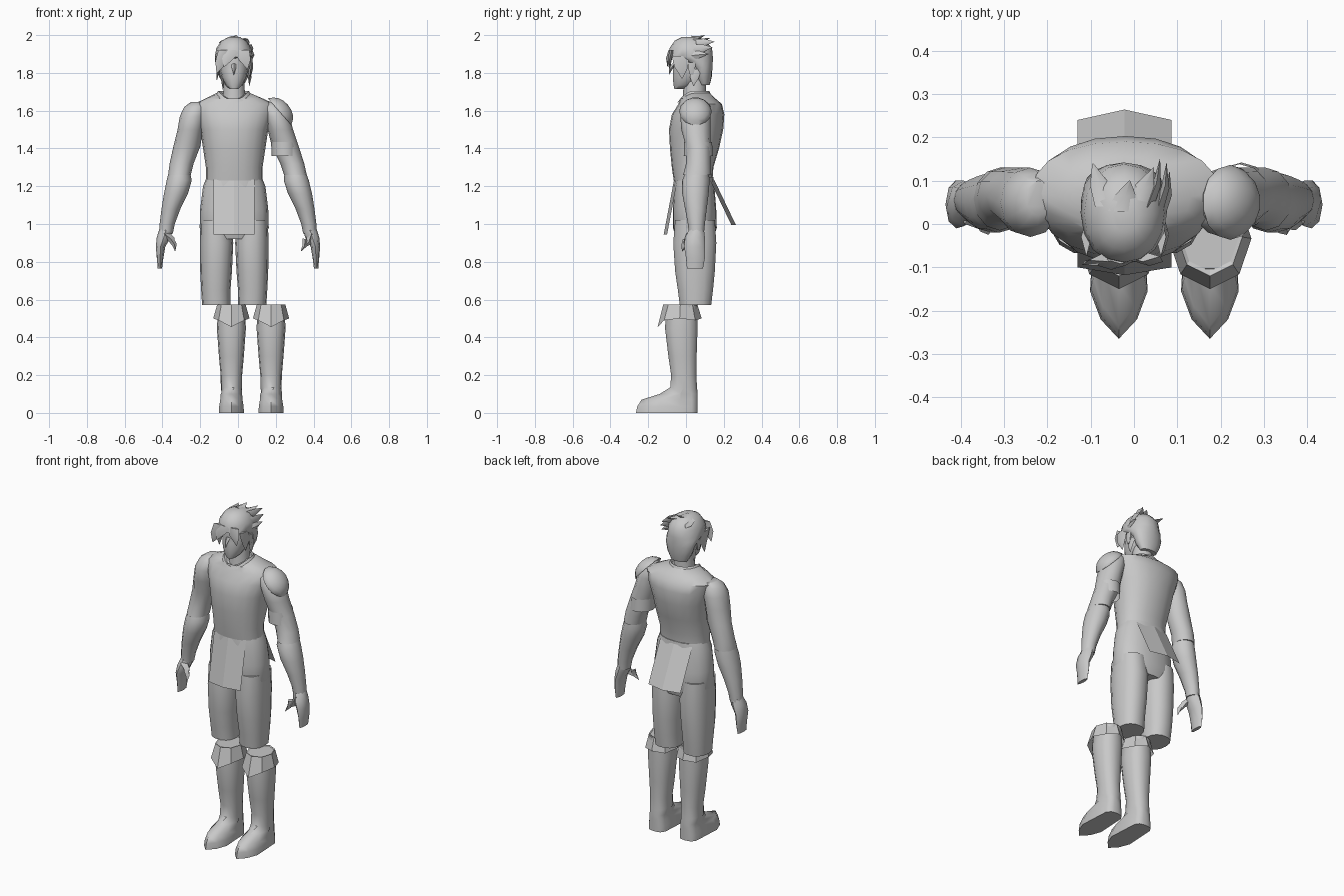
import bpy, bmesh, math
from mathutils import Vector, Matrix

grey = bpy.data.materials.new("plain_grey")
grey.diffuse_color = (0.58, 0.58, 0.58, 1)


def finish(name, bm, angle=50):
    bmesh.ops.recalc_face_normals(bm, faces=bm.faces)
    me = bpy.data.meshes.new(name)
    bm.to_mesh(me)
    bm.free()
    ob = bpy.data.objects.new(name, me)
    bpy.context.collection.objects.link(ob)
    me.materials.append(grey)
    bpy.ops.object.select_all(action='DESELECT')
    ob.select_set(True)
    bpy.context.view_layer.objects.active = ob
    if angle:
        bpy.ops.object.shade_smooth_by_angle(angle=math.radians(angle))
    return ob


def skin(name, rings, cap=True, angle=50):
    """Join rings of points into a tube."""
    bm = bmesh.new()
    vs = [[bm.verts.new(p) for p in r] for r in rings]
    n = len(vs[0])
    for a, b in zip(vs, vs[1:]):
        for i in range(n):
            j = (i + 1) % n
            bm.faces.new((a[i], a[j], b[j], b[i]))
    if cap:
        bm.faces.new(vs[0])
        bm.faces.new(vs[-1])
    return finish(name, bm, angle)


def oval(z, x0, x1, y0, y1, n=12, p=2.0, dip=0.0):
    """Rounded outline at height z; dip lowers the front point."""
    pts = []
    for i in range(n):
        a = 2 * math.pi * i / n
        c, s = math.cos(a), math.sin(a)
        u = math.copysign(abs(c) ** (2 / p), c)
        v = math.copysign(abs(s) ** (2 / p), s)
        pts.append(((x0 + x1) / 2 + u * (x1 - x0) / 2,
                    (y0 + y1) / 2 + v * (y1 - y0) / 2, z - dip * max(0, -s) ** 2))
    return pts


def loft(name, rows, n=12, p=2.0, cap=True, angle=50):
    return skin(name, [oval(*r, n=n, p=p) for r in rows], cap, angle)


def spike(name, base, tip, w, t, side):
    """Flat tapered lock, w wide along side and t thick."""
    b, e = Vector(base), Vector(tip)
    s = Vector(side).normalized()
    m = (e - b).cross(s).normalized()
    mid = b.lerp(e, 0.5) + m * t * 0.6
    ring = lambda c, k: [c + s * w * k, c + m * t * k, c - s * w * k, c - m * t * k]
    return skin(name, [ring(b, 1), ring(mid, 0.8), ring(e, 0.04)])


# Tunic with sloping shoulders and a V neck
tunic = [(1.23, -.17, .13, -.065, .14), (1.30, -.17, .13, -.075, .145),
         (1.40, -.185, .145, -.085, .175), (1.50, -.20, .16, -.09, .197),
         (1.58, -.225, .185, -.075, .203), (1.635, -.235, .195, -.04, .19),
         (1.665, -.17, .13, -.03, .155)]
skin("tunic", [oval(*r, n=20, p=2.2) for r in tunic]
     + [oval(1.695, -.11, .06, -.035, .125, 20, 2, .045)])
skin("collar", [oval(1.685, -.118, .07, -.045, .132, 20, 2, .045),
                oval(1.705, -.105, .057, -.037, .122, 20, 2, .05),
                oval(1.69, -.09, .045, -.02, .11, 20, 2, .04)], cap=False, angle=30)

# Trousers: hips and two legs
loft("trouser_hips", [(1.25, -.165, .125, -.06, .145), (1.20, -.185, .145, -.065, .15),
                      (1.08, -.20, .16, -.07, .16), (.98, -.203, .163, -.07, .163),
                      (.92, -.18, .14, -.05, .145)], n=20, p=2.3)
for name, s in (("left_trouser_leg", -1), ("right_trouser_leg", 1)):
    rows = []
    for z, a, b, y0, y1 in ((1.02, .02, .178, -.06, .155), (.90, .005, .182, -.07, .163),
                            (.75, .012, .18, -.06, .155), (.65, .02, .175, -.045, .145),
                            (.57, .02, .17, -.035, .135)):
        rows.append((z, -.02 + min(s * a, s * b), -.02 + max(s * a, s * b), y0, y1))
    loft(name, rows, n=14, p=2.3)


# Hanging cloth panels, each folded along the middle
def panel(name, top_z, top_y, low_z, low_y, bow):
    bm = bmesh.new()
    rows = [[bm.verts.new((x, y + (bow if k == 1 else 0), z))
             for k, x in enumerate((-.13, -.022, .087))]
            for z, y in ((top_z, top_y), (low_z, low_y))]
    for k in range(2):
        bm.faces.new((rows[0][k], rows[0][k + 1], rows[1][k + 1], rows[1][k]))
    bmesh.ops.solidify(bm, geom=bm.faces[:], thickness=.005)
    finish(name, bm, 10)


panel("front_cloth", 1.235, -.045, .945, -.10, -.018)
panel("back_cloth", 1.235, .125, .995, .24, .024)

# Arms, hands and thumbs
arm = [(1.645, -.25, -.19, .02, .10), (1.62, -.285, -.16, -.01, .12),
       (1.57, -.308, -.17, -.03, .13), (1.50, -.32, -.185, -.025, .13),
       (1.41, -.342, -.20, .0, .13), (1.32, -.362, -.235, .0, .13),
       (1.26, -.37, -.25, -.015, .13)]
forearm = [(1.28, -.365, -.255, .0, .12), (1.23, -.378, -.245, -.02, .125),
           (1.16, -.392, -.265, -.02, .12), (1.08, -.405, -.305, -.005, .11),
           (1.00, -.415, -.335, .01, .10), (.95, -.418, -.345, .015, .095)]
hand = [(.97, -.417, -.345, .015, .095), (.93, -.43, -.355, -.005, .10),
        (.88, -.435, -.385, -.01, .10), (.82, -.43, -.395, .0, .10), (.765, -.425, -.402, .005, .09)]


def mirrored(rows):
    out = []
    for z, x0, x1, y0, y1 in rows:
        d = -.04 * max(0, (z - 1.2) / .42)
        out.append((z, -x1 + d, -x0 + d, y0, y1))
    return out


for label, rows in (("sleeve", arm), ("forearm", forearm), ("hand", hand)):
    n = 8 if label == "hand" else 12
    loft("left_" + label, rows, n)
    loft("right_" + label, mirrored(rows), n)
for name, s in (("left_thumb", -1), ("right_thumb", 1)):
    spike(name + "_base", (s * .39, .03, .95), (s * .335, -.01, .87), .03, .022, (0, 1, 0))
    spike(name, (s * .355, .005, .92), (s * .333, -.02, .855), .022, .015, (0, 1, 0))

# Armlet and shoulder plate on one arm
loft("armlet", [(1.435, .175, .312, -.01, .138), (1.36, .178, .318, -.012, .142)], cap=False)
bm = bmesh.new()
bmesh.ops.create_uvsphere(bm, u_segments=14, v_segments=8, radius=1)
bmesh.ops.bisect_plane(bm, geom=bm.verts[:] + bm.edges[:] + bm.faces[:],
                       plane_co=(0, 0, -.05), plane_no=(0, 0, -1), clear_outer=True)
for v in bm.verts:   # flared rim
    if v.co.z < .05:
        v.co.x *= 1.08
        v.co.y *= 1.08
axes = Matrix(((.66, 0, .75), (0, 1, 0), (-.75, 0, .66))).to_4x4()
bmesh.ops.transform(bm, verts=bm.verts, matrix=Matrix.Translation((.222, .05, 1.596))
                    @ axes @ Matrix.Diagonal((.088, .08, .055, 1)))
finish("shoulder_plate", bm)

# Boots with pointed toes and turned-down cuffs
for name, cx in (("left_boot", -.035), ("right_boot", .175)):
    rings = []
    for z, w, y0, y1 in ((.57, .068, -.105, .06), (.45, .077, -.113, .063), (.30, .066, -.095, .058),
                         (.20, .057, -.08, .056), (.135, .056, -.085, .06), (.10, .06, -.14, .06),
                         (.07, .062, -.235, .06), (.035, .068, -.258, .06), (0, .07, -.265, .06)):
        ring = oval(z, cx - w, cx + w, y0, y1, 14, 2.3)
        if z < .12:   # blunt wide sides running to a pointed toe
            ys = [(y0, 0), (y0 + .045, .6), (y0 + .11, .95), (-.03, .85), (.03, .8), (.055, .55)]
            right = [(cx + w * k, max(y, y0), z) for y, k in ys[1:]]
            left = [(2 * cx - x, y, zz) for x, y, zz in right]
            ring = [right[2], right[3], right[4], (cx + w * .25, .06, z), (cx, .062, z),
                    (cx - w * .25, .06, z), left[4], left[3], left[2], left[1], left[0],
                    (cx, y0, z), right[0], right[1]]
            ring = ring[:14]
        rings.append(ring)
    skin(name, rings)
    top = oval(.575, cx - .075, cx + .075, -.12, .06, 8)
    low = oval(.49, cx - .096, cx + .096, -.15, .083, 8)
    low = [(x, y, .455 if i == 6 else .49 if i % 2 else .50) for i, (x, y, z) in enumerate(low)]
    inner = oval(.565, cx - .06, cx + .06, -.10, .05, 8)
    skin(name + "_cuff", [inner, top, low], cap=False, angle=20)

# Neck and head
loft("neck", [(1.64, -.085, .045, -.02, .11), (1.70, -.078, .036, -.015, .105),
              (1.80, -.075, .033, -.01, .11)])
loft("head", [(1.715, -.045, .002, -.062, -.01), (1.735, -.066, .023, -.067, .04),
              (1.775, -.086, .043, -.072, .09), (1.815, -.096, .053, -.07, .115),
              (1.85, -.10, .057, -.066, .12), (1.90, -.10, .057, -.07, .12),
              (1.95, -.08, .037, -.05, .10)], n=14, p=2.2)
spike("nose", (-.022, -.062, 1.845), (-.022, -.09, 1.79), .013, .012, (1, 0, 0))
for name, x in (("left_ear", -.105), ("right_ear", .062)):
    loft(name, [(1.79, x - .006, x + .006, .02, .04), (1.82, x - .01, x + .01, .01, .05),
                (1.855, x - .01, x + .01, .01, .055)], n=6)

# Hair: cap, fringe and loose locks
loft("hair_cap", [(1.735, -.075, .03, .07, .125), (1.78, -.10, .055, .045, .137),
                  (1.83, -.115, .068, .03, .14), (1.865, -.122, .074, -.03, .142),
                  (1.885, -.123, .076, -.092, .142), (1.93, -.115, .07, -.088, .138),
                  (1.97, -.088, .045, -.06, .105), (1.99, -.05, .01, -.02, .06)], n=16, p=2.1)
locks = [((-.06, -.075, 1.92), (-.112, -.085, 1.80), .045, (1, .2, 0)),
         ((-.03, -.08, 1.92), (-.075, -.098, 1.83), .04, (1, 0, 0)),
         ((.02, -.075, 1.92), (.05, -.085, 1.82), .04, (1, 0, 0)),
         ((-.11, -.03, 1.89), (-.112, -.02, 1.76), .045, (0, 1, 0)),
         ((.062, -.03, 1.89), (.066, -.02, 1.77), .045, (0, 1, 0)),
         ((-.095, .05, 1.82), (-.08, .03, 1.71), .03, (0, 1, 0)),
         ((.05, .05, 1.82), (.06, .04, 1.73), .03, (0, 1, 0)),
         ((-.03, .03, 1.985), (-.01, .10, 2.0), .03, (1, 0, 0)),
         ((.0, .04, 1.975), (.045, .13, 1.985), .03, (1, 0, 0)),
         ((.03, .03, 1.95), (.06, .15, 1.965), .03, (0, .3, 1)),
         ((.055, .03, 1.92), (.075, .14, 1.935), .03, (0, .2, 1)),
         ((.06, .02, 1.89), (.082, .12, 1.90), .025, (0, .2, 1)),
         ((-.06, .04, 1.97), (-.095, .14, 1.96), .03, (1, 0, 0))]
for i, (b, t, w, s) in enumerate(locks):
    spike("hair_lock_%d" % (i + 1), b, t, w, .012, s)
